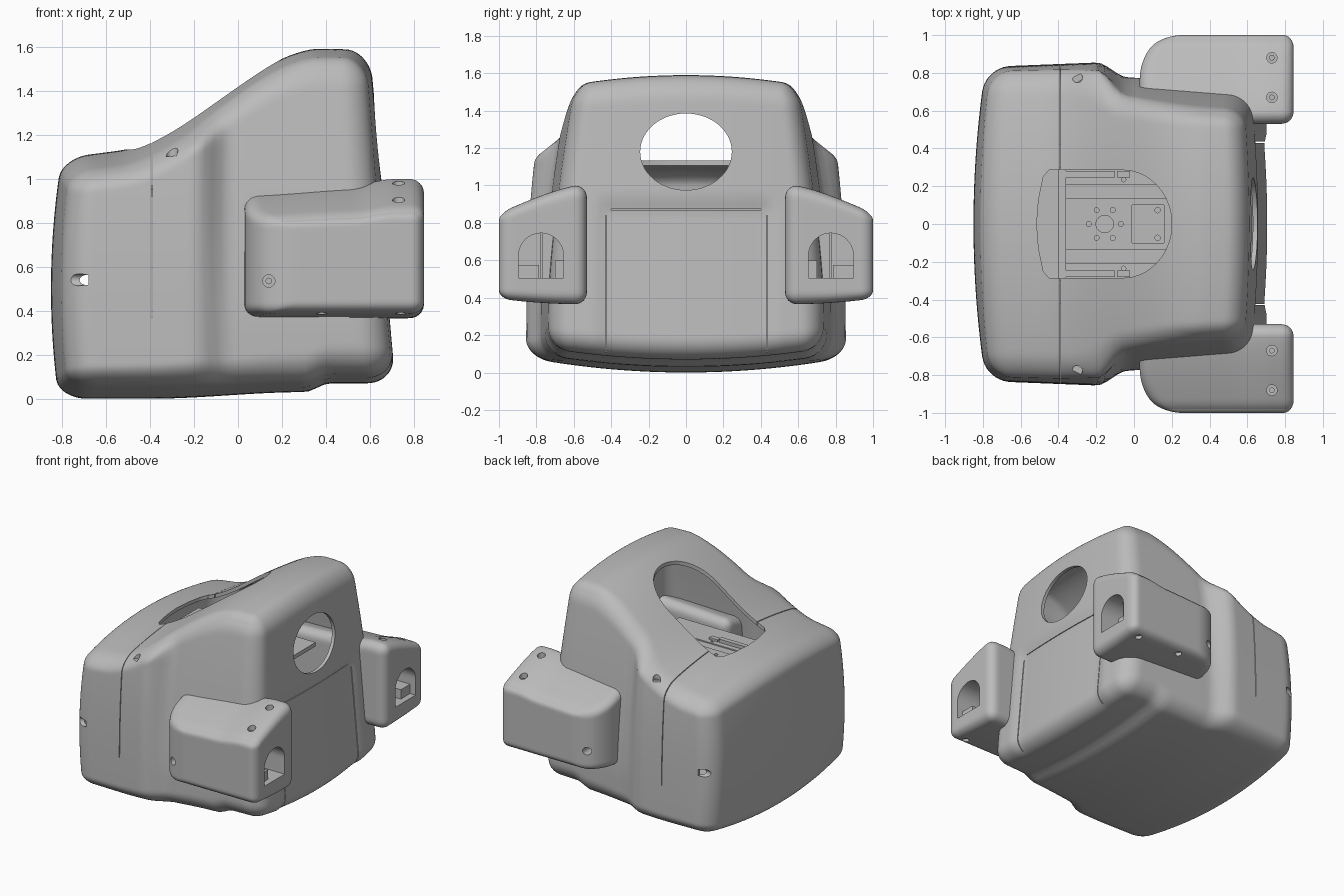
import bpy, bmesh, math
from mathutils import Vector, Matrix

if "Cube" in bpy.data.objects:
    bpy.data.objects.remove(bpy.data.objects["Cube"], do_unlink=True)

grey = bpy.data.materials.new("plain_grey")
grey.use_nodes = True
grey.diffuse_color = (0.5, 0.5, 0.5, 1)
grey.node_tree.nodes["Principled BSDF"].inputs["Base Color"].default_value = (0.5, 0.5, 0.5, 1)


def clamp(v, lo=0.0, hi=1.0):
    return max(lo, min(hi, v))


def ramp(a, b, v):
    t = clamp((v - a) / (b - a))
    return t * t * (3 - 2 * t)


def finish(bm, name):
    bmesh.ops.recalc_face_normals(bm, faces=bm.faces)
    mesh = bpy.data.meshes.new(name)
    bm.to_mesh(mesh)
    bm.free()
    mesh.materials.append(grey)
    ob = bpy.data.objects.new(name, mesh)
    bpy.context.collection.objects.link(ob)
    return ob


def activate(ob):
    bpy.ops.object.select_all(action='DESELECT')
    ob.select_set(True)
    bpy.context.view_layer.objects.active = ob


def smooth(ob):
    activate(ob)
    bpy.ops.object.shade_smooth_by_angle(angle=math.radians(35))


def rounded_box(name, half, radius, cells, shape):
    """Rounded box, dense near its edges, each point reshaped by a function."""
    bm = bmesh.new()
    bmesh.ops.create_cube(bm, size=2)
    bmesh.ops.subdivide_edges(bm, edges=bm.edges[:], cuts=cells - 1, use_grid_fill=True)
    for v in bm.verts:
        p = Vector([math.sin(c * math.pi / 2) * h for c, h in zip(v.co, half)])
        core = Vector([clamp(c, radius - h, h - radius) for c, h in zip(p, half)])
        d = p - core
        if d.length > 1e-6:
            p = core + d.normalized() * radius
        v.co = shape(*[c / h for c, h in zip(p, half)])
    return finish(bm, name)


def prism(bm, outline, axis, lo, hi):
    """Extrude a 2D outline along an axis."""
    place = {'x': lambda p, h: (h, p[0], p[1]), 'y': lambda p, h: (p[0], h, p[1]),
             'z': lambda p, h: (p[0], p[1], h)}[axis]
    a = [bm.verts.new(place(p, lo)) for p in outline]
    b = [bm.verts.new(place(p, hi)) for p in outline]
    bm.faces.new(a)
    bm.faces.new(b[::-1])
    for i in range(len(a)):
        j = (i + 1) % len(a)
        bm.faces.new((a[i], b[i], b[j], a[j]))


def rect(x0, x1, y0, y1):
    return [(x0, y0), (x1, y0), (x1, y1), (x0, y1)]


def arc(cx, cy, rx, ry, start=0, end=360, n=32):
    full = end - start == 360
    angles = [math.radians(start + (end - start) * i / (n if full else n - 1)) for i in range(n)]
    return [(cx + rx * math.cos(t), cy + ry * math.sin(t)) for t in angles]


def solid(name, *parts):
    bm = bmesh.new()
    for part in parts:
        prism(bm, *part)
    return finish(bm, name)


def cut(ob, *parts):
    tool = solid("cutter", *parts)
    tool.hide_render = True
    mod = ob.modifiers.new("cut", 'BOOLEAN')
    mod.operation, mod.solver, mod.object = 'DIFFERENCE', 'EXACT', tool
    activate(ob)
    bpy.ops.object.modifier_apply(modifier=mod.name)
    bpy.data.objects.remove(tool, do_unlink=True)


# Main housing: a sloped hood with a wide end and a narrower tall end
def hood_top(x, y):
    rise = 1.1 + 0.13 * (min(x, 0.35) + 0.75) + 0.347 * ramp(-0.55, 0.35, x)
    return rise - 0.3 * max(0, x - 0.4) ** 2 - 0.06 * (y / 0.65) ** 2


def hood_bottom(x, y):
    return 0.07 * (y / 0.8) ** 2 + 0.03 * ramp(-0.4, 0.3, x) + 0.04 * ramp(0.3, 0.42, x)


def hood_width(x, z):
    narrow = 0.775 - 0.07 * max(x, 0) - 0.14 * clamp((z - 0.3) / 1.2) ** 1.5
    wide = 0.855 - 0.04 * max(0, -0.2 - x) - 0.04 * clamp(z / 1.1) ** 3
    blend = (1 - ramp(-0.2, -0.03, x)) * (1 - ramp(1.12, 1.36, z))
    return narrow + (wide - narrow) * blend


def hood_shape(a, b, c):
    x, y = -0.07 + 0.78 * a, 0.8 * b
    for _ in range(3):
        low = hood_bottom(x, y)
        z = low + (c + 1) / 2 * (hood_top(x, y) - low)
        y = b * hood_width(x, z)
        left = -0.85 + 0.06 * (y / 0.8) ** 2 + 0.05 * ((z - 0.5) / 0.6) ** 2
        recess = 0.02 * (1 - ramp(0.86, 0.95, z)) * (1 - ramp(0.41, 0.5, abs(y)))
        right = 0.715 - 0.09 * (z - 0.3) - 0.04 * (y / 0.7) ** 2 - recess
        x = left + (a + 1) / 2 * (right - left)
    return x, y, z


housing = rounded_box("housing_shell", (0.78, 0.85, 0.8), 0.13, 56, hood_shape)
wall = housing.modifiers.new("wall", 'SOLIDIFY')
wall.thickness, wall.offset = 0.025, -1
activate(housing)
bpy.ops.object.modifier_apply(modifier="wall")

# Top opening, round rear window, and screw recesses
opening = arc(-0.06, 0, 0.26, 0.285, -90, 90, 40) + [(-0.45, 0.285), (-0.48, 0.25), (-0.505, 0.13),
          (-0.515, 0), (-0.505, -0.13), (-0.48, -0.25), (-0.45, -0.285)]
screws = []
for s in (-1, 1):
    screws += [(arc(-0.3, s * 0.775, 0.027, 0.027, n=20), 'z', 1.1, 1.4),
               (arc(s * 0.815, 0.54, 0.027, 0.027, n=20), 'x', -0.95, -0.68)]
cut(housing, (opening, 'z', 1.0, 1.8), (arc(0, 1.18, 0.245, 0.205, n=56), 'x', 0.5, 0.9), *screws)

# Seam around the hood and outline of the rear access panel
seams = [(rect(-0.393, -0.388, 0.37, 1.5), 'y', -1, 1)]
for s in (-1, 1):
    seams.append((rect(s * 0.43, s * 0.43 + 0.006, 0.11, 0.84), 'x', 0.6, 0.8))
seams.append((rect(-0.4, 0.4, 0.868, 0.873), 'x', 0.6, 0.8))
cut(housing, *seams)
smooth(housing)

# Mounting tray inside the hood
tray = solid("mounting_tray", (rect(-0.62, 0.35, -0.42, 0.42), 'z', 0.92, 0.95))
holes = [(arc(-0.155, 0, 0.046, 0.046), 'z', 0.9, 1), (rect(-0.01, 0.16, -0.1, 0.1), 'z', 0.935, 1)]
for i in range(6):
    t = math.radians(60 * i)
    holes.append((arc(-0.155 + 0.085 * math.cos(t), 0.085 * math.sin(t), 0.013, 0.013, n=12), 'z', 0.9, 1))
for s in (-1, 1):
    holes.append((arc(-0.055, s * 0.235, 0.012, 0.012, n=12), 'z', 0.9, 1))
    holes.append((rect(-0.36, 0.22, s * 0.17 - 0.036, s * 0.17 + 0.036), 'z', 0.942, 1))
cut(tray, *holes)
cut(tray, *[(arc(0.125, s * 0.073, 0.014, 0.014, n=12), 'z', 0.9, 1) for s in (-1, 1)])
rails = []
for s in (-1, 1):
    y0, y1 = sorted((s * 0.245, s * 0.28))
    rails += [(rect(-0.36, -0.1, y0, y1), 'z', 0.94, 0.975), (rect(-0.09, -0.02, y0, y1), 'z', 0.94, 0.965)]
solid("tray_rails", *rails)
solid("tray_crossbar", (rect(-0.4, -0.36, -0.3, 0.3), 'z', 0.94, 0.97))


# Side pods: one is built, the other is its mirror copy
def pod_shape(a, b, c):
    y = 0.765 + 0.235 * b
    t = clamp((y - 0.76) / 0.24)
    left = 0.03 + 0.19 * (1 - math.sqrt(1 - t * t * 0.98))
    x = left + (a + 1) / 2 * (0.845 - left)
    high = 1.0 - 0.14 * clamp((y - 0.58) / 0.4) ** 1.3
    high -= 0.025 * (1 - ramp(0.52, 0.72, x)) + 0.02 * (1 - ramp(0.03, 0.6, x))
    low = 0.365 + 0.03 * clamp((y - 0.55) / 0.45) ** 2
    return x, y, low + (c + 1) / 2 * (high - low)


pod = rounded_box("rear_pod", (0.4, 0.235, 0.32), 0.065, 30, pod_shape)
arch = [(0.655, 0.505), (0.895, 0.505)] + arc(0.775, 0.625, 0.12, 0.12, 0, 180, 24)
cut(pod, (arch, 'x', 0.5, 0.95),
    (arc(0.73, 0.88, 0.028, 0.028, n=20), 'z', 0.87, 1.1),
    (arc(0.73, 0.67, 0.028, 0.028, n=20), 'z', 0.94, 1.1),
    (arc(0.14, 0.535, 0.028, 0.028, n=20), 'y', 0.87, 1.1),
    (arc(0.38, 0.93, 0.024, 0.024, n=16), 'z', 0.3, 0.41),
    (arc(0.74, 0.93, 0.024, 0.024, n=16), 'z', 0.3, 0.41))
smooth(pod)
fittings = solid("rear_pod_bracket",
                 (rect(0.765, 0.78, 0.5, 0.75), 'x', 0.5, 0.74),
                 (rect(0.785, 0.897, 0.5, 0.575), 'x', 0.5, 0.8),
                 (rect(0.65, 0.7, 0.5, 0.6), 'x', 0.5, 0.68))
bolts = solid("rear_pod_bolts",
              (arc(0.73, 0.88, 0.015, 0.015, n=16), 'z', 0.86, 0.88),
              (arc(0.73, 0.67, 0.015, 0.015, n=16), 'z', 0.93, 0.95),
              (arc(0.14, 0.535, 0.015, 0.015, n=16), 'y', 0.86, 0.885))
for part in (pod, fittings, bolts):
    twin = part.copy()
    twin.data = part.data.copy()
    twin.name = part.name.replace("rear", "front")
    twin.data.transform(Matrix.Scale(-1, 4, (0, 1, 0)))
    twin.data.flip_normals()
    bpy.context.collection.objects.link(twin)
